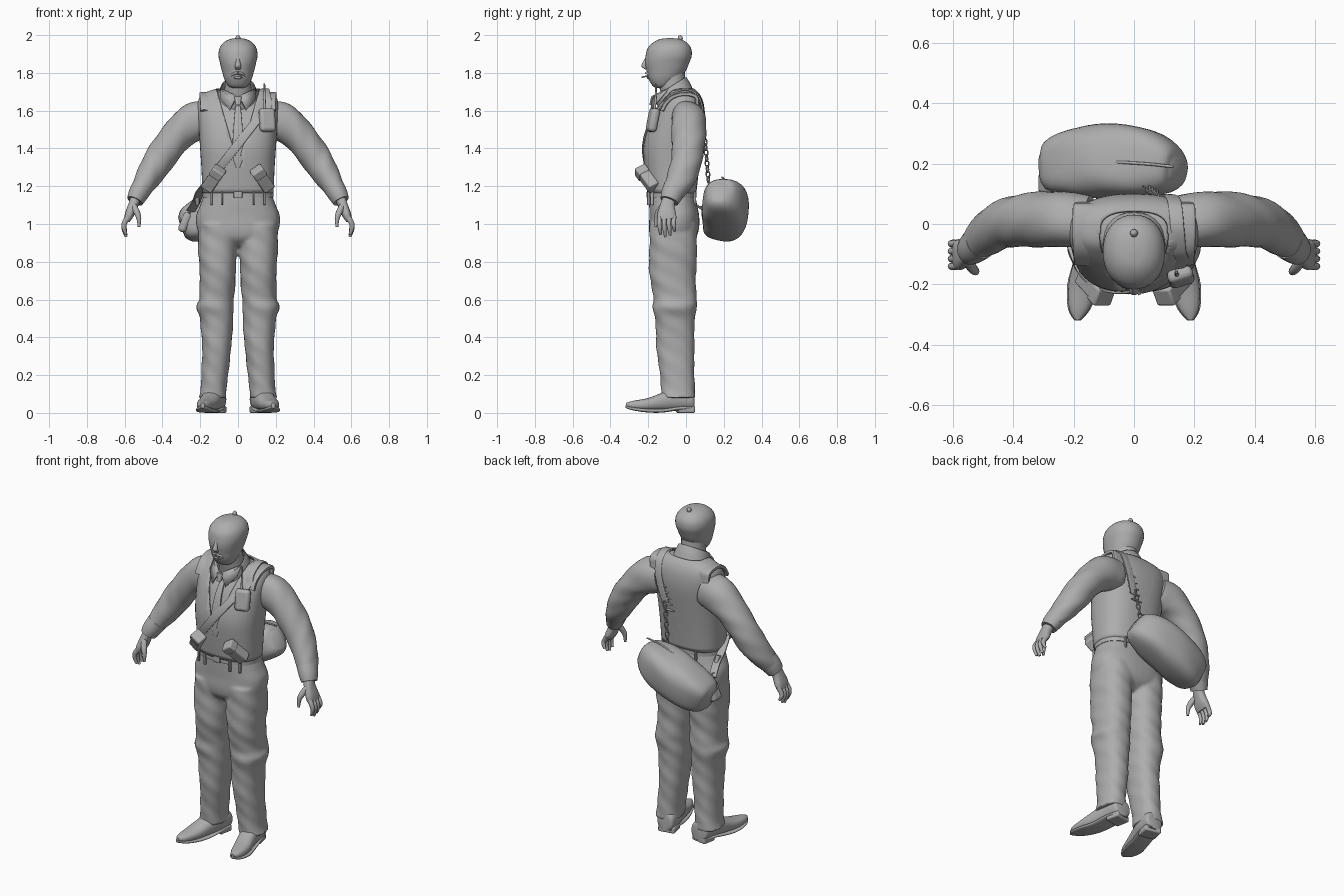
import bpy, bmesh
from math import sin, cos, pi, radians, copysign
from mathutils import Vector, Matrix, Euler

if "Cube" in bpy.data.objects:
    bpy.data.objects.remove(bpy.data.objects["Cube"])

X, Y, Z = Vector((1, 0, 0)), Vector((0, 1, 0)), Vector((0, 0, 1))
grey = bpy.data.materials.new("plain grey")
grey.use_nodes = True
tone = (.42, .42, .42, 1)
grey.diffuse_color = tone
grey.node_tree.nodes["Principled BSDF"].inputs["Base Color"].default_value = tone


def finish(name, bm, mirror=False, solid=0, bevel=0):
    """Turn a bmesh into a smooth shaded object with optional modifiers."""
    bmesh.ops.recalc_face_normals(bm, faces=bm.faces)
    mesh = bpy.data.meshes.new(name)
    bm.to_mesh(mesh)
    bm.free()
    mesh.materials.append(grey)
    ob = bpy.data.objects.new(name, mesh)
    bpy.context.collection.objects.link(ob)
    bpy.ops.object.select_all(action='DESELECT')
    ob.select_set(True)
    bpy.context.view_layer.objects.active = ob
    bpy.ops.object.shade_smooth_by_angle(angle=radians(42))
    if solid:
        mod = ob.modifiers.new("Thickness", 'SOLIDIFY')
        mod.thickness, mod.offset = solid, 1
    if bevel:
        mod = ob.modifiers.new("Bevel", 'BEVEL')
        mod.width, mod.segments = bevel, 3
    if mirror:
        ob.modifiers.new("Mirror", 'MIRROR')
    return ob


def smooth(pts, n):
    """Catmull-Rom interpolation of equal length tuples."""
    out, last = [], len(pts) - 1
    for i in range(last):
        quad = [pts[max(0, min(last, i + k))] for k in (-1, 0, 1, 2)]
        for s in range(n):
            t = s / n
            out.append(tuple(.5 * (2*b + (c-a)*t + (2*a-5*b+4*c-d)*t*t + (3*b-a-3*c+d)*t**3)
                             for a, b, c, d in zip(*quad)))
    return out + [tuple(pts[-1])]


def loft_mesh(rings, axis=None, ref=X, power=2, sides=28, steps=4, cap=True, folds=0, bm=None):
    """Skin superellipse rings (x, y, z, radius along ref, other radius)."""
    bm = bm or bmesh.new()
    rings = smooth(rings, steps)
    centres = [Vector(r[:3]) for r in rings]
    loops = []
    for i, (c, r) in enumerate(zip(centres, rings)):
        t = axis or (centres[min(i + 1, len(rings) - 1)] - centres[max(i - 1, 0)]).normalized()
        u = (ref - t * ref.dot(t)).normalized()
        v = t.cross(u)
        loop = []
        for k in range(sides):
            a = 2 * pi * k / sides
            ca, sa = cos(a), sin(a)
            crease = 1 + folds * sin(3 * a + 45 * c.z) * sin(17 * c.z + a)
            e = copysign(abs(ca) ** (2 / power), ca) * r[3] * crease
            f = copysign(abs(sa) ** (2 / power), sa) * r[4] * crease
            loop.append(bm.verts.new(c + u * e + v * f))
        loops.append(loop)
    for p, q in zip(loops, loops[1:]):
        for k in range(sides):
            j = (k + 1) % sides
            bm.faces.new((p[k], p[j], q[j], q[k]))
    if cap:
        bm.faces.new(loops[0])
        bm.faces.new(loops[-1])
    return bm


def loft(name, rings, mirror=False, solid=0, **shape):
    return finish(name, loft_mesh(rings, **shape), mirror, solid)


def box(name, loc, size, rot=(0, 0, 0), bevel=.008, mirror=False):
    bm = bmesh.new()
    bmesh.ops.create_cube(bm, size=1, matrix=Matrix.LocRotScale(Vector(loc), Euler(rot), Vector(size)))
    return finish(name, bm, mirror, bevel=bevel)


def ball(name, loc, size):
    bm = bmesh.new()
    bmesh.ops.create_uvsphere(bm, u_segments=20, v_segments=12, radius=1,
                              matrix=Matrix.LocRotScale(Vector(loc), None, Vector(size)))
    return finish(name, bm)


def chain(name, start, end, count):
    """Row of stretched rings, alternately turned."""
    start, end = Vector(start), Vector(end)
    turn = (end - start).to_track_quat('X', 'Z')
    bm = bmesh.new()
    for i in range(count):
        spot = start.lerp(end, (i + .5) / count)
        spin = turn @ Euler((pi / 2 * (i % 2), 0, 0)).to_quaternion()
        half = (end - start).length / count * .62
        grid = [[bm.verts.new(spot + spin @ Vector((cos(a) * (half + .004 * cos(b)),
                 sin(a) * (.011 + .004 * cos(b)), .004 * sin(b))))
                 for b in [k * pi / 3 for k in range(6)]] for a in [k * pi / 7 for k in range(14)]]
        for p in range(14):
            for q in range(6):
                r, s = (p + 1) % 14, (q + 1) % 6
                bm.faces.new((grid[p][q], grid[r][q], grid[r][s], grid[p][s]))
    return finish(name, bm)


# Torso: shirt inside an open vest
CHEST = 2.5
vest = [(0, -.075, 1.165, .18, .122), (0, -.075, 1.3, .186, .137), (0, -.07, 1.42, .194, .147),
        (0, -.045, 1.55, .202, .137), (0, -.025, 1.63, .206, .112), (0, -.015, 1.68, .185, .083),
        (0, -.02, 1.71, .11, .06)]
loft("shirt", [(x, y, z - .006, a - .006, b - .006) for x, y, z, a, b in vest],
     axis=Z, power=CHEST, sides=48)
bm = loft_mesh(vest, axis=Z, power=CHEST, sides=48, cap=False)
slope, vee = .29, 1.32
for side in (-1, 1):
    bmesh.ops.bisect_plane(bm, geom=bm.verts[:] + bm.edges[:] + bm.faces[:],
                           plane_co=(0, 0, vee), plane_no=(side, 0, -slope))
gone = [f for f in bm.faces if f.calc_center_median().y < -.03
        and abs(f.calc_center_median().x) < slope * (f.calc_center_median().z - vee)]
bmesh.ops.delete(bm, geom=gone, context='FACES')
finish("vest", bm, solid=.008)


def on_vest(x, z, side=-1, lift=.012):
    """Point on the vest surface, side -1 front and 1 back."""
    for p, q in zip(vest, vest[1:]):
        if p[2] <= z <= q[2]:
            t = (z - p[2]) / (q[2] - p[2])
            y, a, b = (p[i] + (q[i] - p[i]) * t for i in (1, 3, 4))
            rest = max(0, 1 - abs(x / a) ** CHEST)
            return (x, y + side * (b * rest ** (1 / CHEST) + lift), z)


# Vest shoulder pads
pad = [on_vest(.16, 1.6, lift=.006), on_vest(.16, 1.64, lift=.006), (.163, -.068, 1.673), (.164, -.01, 1.688),
       (.163, .05, 1.677), on_vest(.16, 1.64, 1, .006), on_vest(.155, 1.58, 1, .006)]
loft("shoulder_pads", [(*p, .04, .011) for p in pad], mirror=True, power=5, sides=20)

# Head and neck
loft("neck", [(0, -.045, 1.65, .08, .08), (0, -.07, 1.73, .07, .072), (0, -.08, 1.82, .068, .072)], axis=Z)
loft("head", [(0, -.13, 1.72, .03, .03), (0, -.125, 1.733, .053, .053), (0, -.115, 1.77, .073, .084),
              (0, -.105, 1.81, .085, .103), (0, -.1, 1.85, .095, .116), (0, -.092, 1.89, .103, .122),
              (0, -.088, 1.93, .098, .115), (0, -.085, 1.96, .077, .09), (0, -.085, 1.978, .045, .055),
              (0, -.085, 1.984, .01, .012)], axis=Z, power=2.15, sides=36)
ball("crown_knob", (0, -.03, 1.982), (.013, .013, .018))
loft("nose", [(0, -.2, 1.89, .008, .008), (0, -.215, 1.86, .011, .012), (0, -.222, 1.835, .016, .014),
              (0, -.208, 1.818, .013, .008)], axis=Z, sides=16)
loft("moustache", [(0, -.207, 1.8, .01, .007), (.025, -.199, 1.795, .009, .007), (.04, -.182, 1.775, .004, .004)],
     mirror=True, ref=Y, sides=12)
ball("lower_lip", (0, -.198, 1.775), (.024, .01, .007))
loft("cigarette", [(.012, -.2, 1.785, .004, .004), (.018, -.235, 1.777, .004, .004)], sides=10)

# Collar and tie
loft("collar_band", [(0, -.05, 1.65, .108, .1), (0, -.066, 1.69, .097, .098), (0, -.082, 1.725, .084, .093)],
     axis=Vector((0, -.54, .84)), cap=False, solid=.006)
bm = bmesh.new()
bm.faces.new([bm.verts.new(p) for p in
              ((.004, -.172, 1.675), (.042, -.182, 1.6), (.09, -.135, 1.66), (.088, -.09, 1.715))])
finish("collar_points", bm, True, .008)
loft("tie_knot", [(0, -.17, 1.675, .02, .014), (0, -.182, 1.63, .013, .012)], axis=Z, power=3, sides=16)
loft("tie", [(*on_vest(0, z, lift=.004), w, .007) for z, w in
             ((1.64, .012), (1.55, .021), (1.45, .028), (1.36, .03), (1.3, .01))], power=4, sides=16)

# Sleeves, cuffs and hands
loft("sleeves", [(.15, .01, 1.56, .095, .085), (.23, .015, 1.54, .103, .094), (.31, .015, 1.48, .09, .09),
                 (.38, .01, 1.395, .083, .086), (.43, 0, 1.32, .078, .082), (.48, -.028, 1.24, .067, .074),
                 (.525, -.068, 1.165, .05, .057)], mirror=True, folds=.04, steps=6)
loft("cuffs", [(.507, -.056, 1.195, .056, .063), (.53, -.075, 1.155, .052, .058), (.546, -.088, 1.122, .044, .05)],
     mirror=True)
loft("palms", [(.54, -.088, 1.14, .028, .034), (.555, -.098, 1.1, .026, .038), (.575, -.102, 1.05, .024, .05),
               (.588, -.1, 1.02, .017, .046)], mirror=True, power=2.5)
for i, finger in enumerate(("index", "middle", "ring", "little")):
    y, drop = -.138 + .025 * i, (.012, 0, .008, .03)[i]
    loft(finger + "_fingers", [(.58, y, 1.04, .015, .013), (.601, y - .003, 1.005, .014, .012),
                               (.603, y, .97 + drop / 2, .012, .011), (.592, y + .004, .932 + drop, .007, .007)],
         mirror=True, sides=12)
loft("thumbs", [(.555, -.115, 1.105, .016, .016), (.537, -.145, 1.065, .017, .016), (.525, -.157, 1.03, .013, .013),
                (.524, -.16, .985, .007, .007)], mirror=True, sides=12)

# Trousers: seat and legs fused into one cloth surface
bm = loft_mesh([(0, -.073, 1.155, .18, .122), (0, -.068, 1.1, .2, .127), (0, -.062, 1.04, .222, .132),
                (0, -.064, .97, .215, .132), (0, -.068, .92, .18, .115), (0, -.07, .88, .1, .07)],
               axis=Z, power=2.4, sides=40, steps=6)
leg = [(.108, -.067, 1, .1, .125), (.108, -.068, .86, .103, .127), (.108, -.07, .72, .095, .122),
       (.113, -.058, .61, .092, .115), (.122, -.06, .56, .1, .114), (.113, -.058, .49, .087, .106),
       (.113, -.056, .35, .078, .1), (.123, -.047, .2, .07, .092), (.13, -.042, .12, .07, .088),
       (.135, -.04, .08, .075, .09)]
for side in (-1, 1):
    loft_mesh([(side * r[0], *r[1:]) for r in leg], axis=Z, power=2.3, folds=.035, steps=6, sides=36, bm=bm)
trousers = finish("trousers", bm)
fuse = trousers.modifiers.new("Fuse", 'REMESH')
fuse.mode, fuse.voxel_size, fuse.use_smooth_shade = 'VOXEL', .009, True
soften = trousers.modifiers.new("Soften", 'SMOOTH')
soften.factor, soften.iterations = .5, 5

# Belt
loft("belt", [(0, -.073, z, .188, .129) for z in (1.14, 1.17)], axis=Z, power=2.4, sides=48)
box("belt_buckle", (0, -.203, 1.155), (.045, .01, .036), bevel=.004)
for x, y in ((.085, -.198), (.14, -.18), (.1, .045)):
    box("belt_loops", (x, y, 1.135), (.01, .016, .07), bevel=.003, mirror=True)

# Shoes, toes turned out
loft("shoes", [(.115, .045, .055, .04, .04), (.117, .03, .07, .055, .055), (.127, -.05, .075, .058, .065),
               (.145, -.12, .06, .054, .05), (.166, -.2, .045, .051, .034), (.181, -.28, .041, .034, .023),
               (.187, -.317, .043, .01, .01)], mirror=True, axis=-Y, power=2.3)
loft("shoe_soles", [(.117, .042, .025, .04, .01), (.125, -.03, .025, .055, .01), (.145, -.12, .012, .055, .01),
                    (.166, -.2, .012, .055, .01), (.181, -.28, .022, .038, .009), (.187, -.32, .033, .01, .007)],
     mirror=True, axis=-Y, power=3)
box("shoe_heels", (.117, -.003, .018), (.1, .085, .036), (0, 0, .2), mirror=True)

# Chest gear: radio and angled pouches
x, y, z = on_vest(.155, 1.55)
box("radio", (x, y - .016, z), (.086, .045, .125), (-.2, 0, .3), .018)
loft("radio_antenna", [(.142, y - .01, 1.59, .008, .008), (.14, y, 1.68, .006, .006), (.14, y, 1.745, .004, .004)],
     sides=10)
tilt = (.55, -.6, 0)
box("pouches", (.13, -.205, 1.238), (.066, .058, .14), tilt, .008, True)
box("pouch_flaps", (.108, -.232, 1.272), (.071, .064, .05), tilt, .008, True)

# Shoulder bag with its strap, clips and chains
loft("bag", [(.15, .175, 1.17, .035, .05), (.125, .18, 1.157, .075, .085), (.04, .2, 1.125, .112, .112),
             (-.08, .208, 1.075, .122, .122), (-.19, .2, 1.027, .114, .112), (-.265, .18, .996, .09, .09),
             (-.295, .175, .985, .055, .06)], ref=Vector((0, 1, -.12)), power=3, sides=36, folds=.025)
loft("bag_seam", [(.13, .19, 1.246, .005, .005), (.03, .2, 1.237, .005, .005), (-.08, .205, 1.198, .005, .005),
                  (-.19, .2, 1.138, .005, .005), (-.26, .18, 1.083, .005, .005)], ref=Y, sides=10)
box("bag_end_pocket", (-.28, .135, 1.01), (.045, .08, .11), (0, .4, 0), .018)
band = [on_vest(x, z, 1, .015) for x, z in ((.075, 1.44), (.1, 1.52), (.125, 1.61))]
band += [(.136, .06, 1.685), (.143, -.01, 1.712), (.15, -.09, 1.675)]
band += [on_vest(.155 - .345 * t, 1.62 - .44 * t) for t in (0, .2, .4, .6, .8, .92)]
band += [(-.203, -.06, 1.165), (-.22, .02, 1.12), (-.25, .1, 1.07)]
loft("bag_strap", [(*p, .023, .006) for p in band], power=4, sides=16)
chain("bag_back_chain", (.075, .1, 1.45), (.04, .12, 1.22), 8)
chain("bag_side_chain", (-.245, .08, 1.09), (-.295, .17, 1.01), 5)
box("strap_clip", (-.216, 0, 1.13), (.022, .04, .055), (.4, 0, 0), .006)
for i in range(5):
    ball("strap_laces", on_vest(.055 + .012 * i, 1.4 + .035 * i, 1, .014), (.04, .006, .006))
